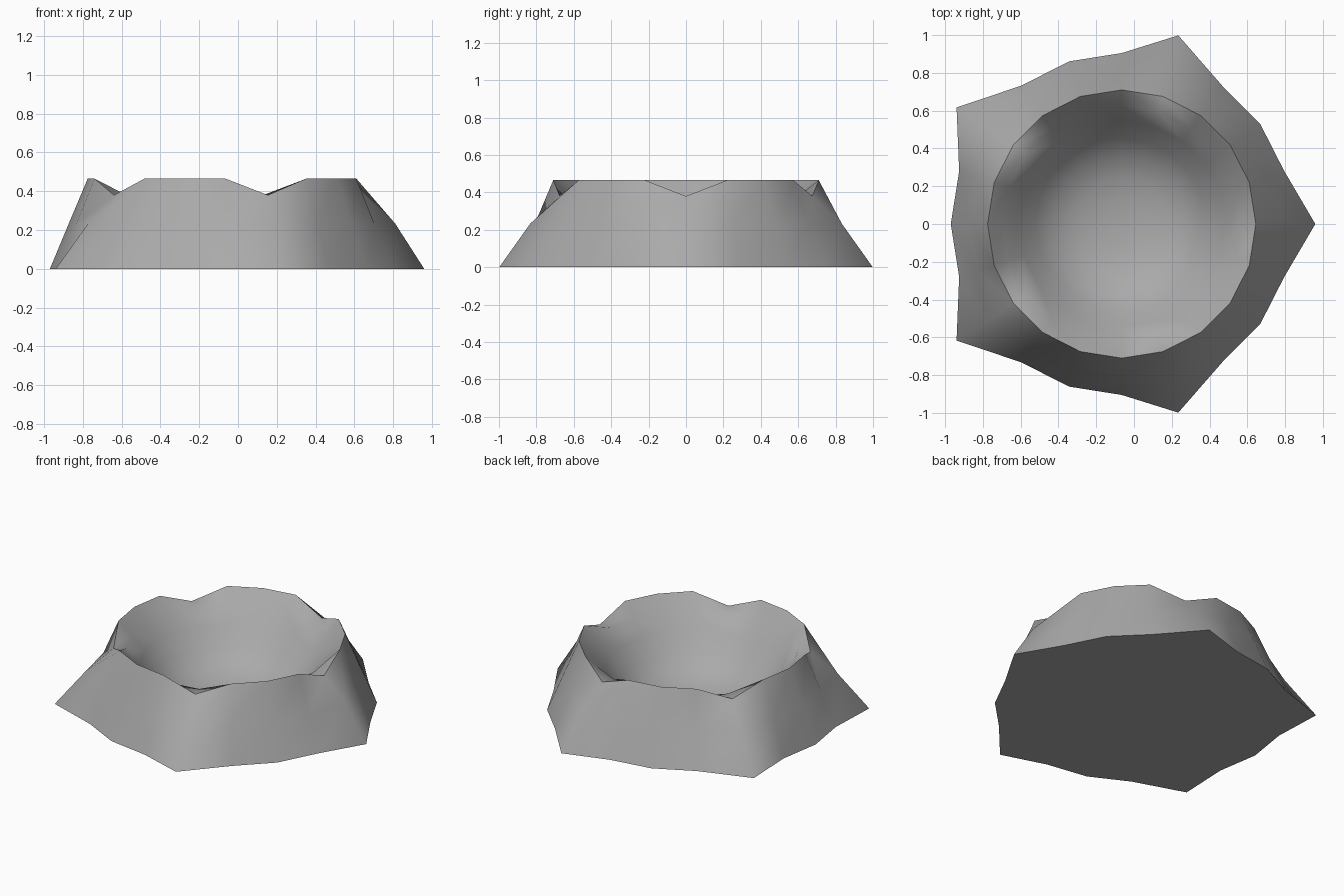
import bpy, bmesh, math

cube = bpy.data.objects.get("Cube")
if cube:
    bpy.data.objects.remove(cube, do_unlink=True)

SIDES = 20
CENTRE = -0.065


def ring(bm, radius, z, tip=None):
    """Circle of vertices; tip = (centre, radius, z) replaces every fourth one."""
    verts = []
    for i in range(SIDES):
        a = math.tau * i / SIDES
        c, r, h = tip if tip and i % 4 == 0 else (CENTRE, radius, z)
        verts.append(bm.verts.new((c + r * math.cos(a), r * math.sin(a), h)))
    return verts


def skin(bm, low, high):
    """Triangulated band whose diagonals all lean the same way."""
    for i in range(SIDES):
        j = (i + 1) % SIDES
        bm.faces.new((low[i], low[j], high[j]))
        bm.faces.new((low[i], high[j], high[i]))


def sharpen(bm, loop):
    for a, b in zip(loop, loop[1:] + loop[:1]):
        bm.edges.get((a, b)).smooth = False


# Five-pointed foot, ridged wall and a round rim notched above each point
bm = bmesh.new()
foot = ring(bm, 0.905, 0, (-0.09, 1.05, 0))
waist = ring(bm, 0.808, 0.2325, (CENTRE, 0.876, 0.2325))
rim = ring(bm, 0.71, 0.465, (CENTRE, 0.71, 0.38))
skin(bm, foot, waist)
skin(bm, waist, rim)
bm.faces.new(foot)

# Hollow bowl
upper = rim
for radius, z in [(0.63, 0.38), (0.545, 0.28), (0.455, 0.165),
                  (0.36, 0.085), (0.25, 0.04), (0.13, 0.015)]:
    lower = ring(bm, radius, z)
    skin(bm, lower, upper)
    upper = lower
middle = bm.verts.new((CENTRE, 0, 0.01))
for i in range(SIDES):
    bm.faces.new((upper[i], upper[(i + 1) % SIDES], middle))

# Smooth walls with crisp rim and foot
bmesh.ops.recalc_face_normals(bm, faces=bm.faces)
for face in bm.faces:
    face.smooth = True
sharpen(bm, foot)
sharpen(bm, rim)

mesh = bpy.data.meshes.new("crater_bowl")
bm.to_mesh(mesh)
bm.free()
crater = bpy.data.objects.new("crater_bowl", mesh)
bpy.context.collection.objects.link(crater)

# Stone colour
stone = bpy.data.materials.new("grey_stone")
stone.use_nodes = True
colour = (0.4, 0.4, 0.4, 1)
stone.diffuse_color = colour
stone.node_tree.nodes["Principled BSDF"].inputs["Base Color"].default_value = colour
mesh.materials.append(stone)
